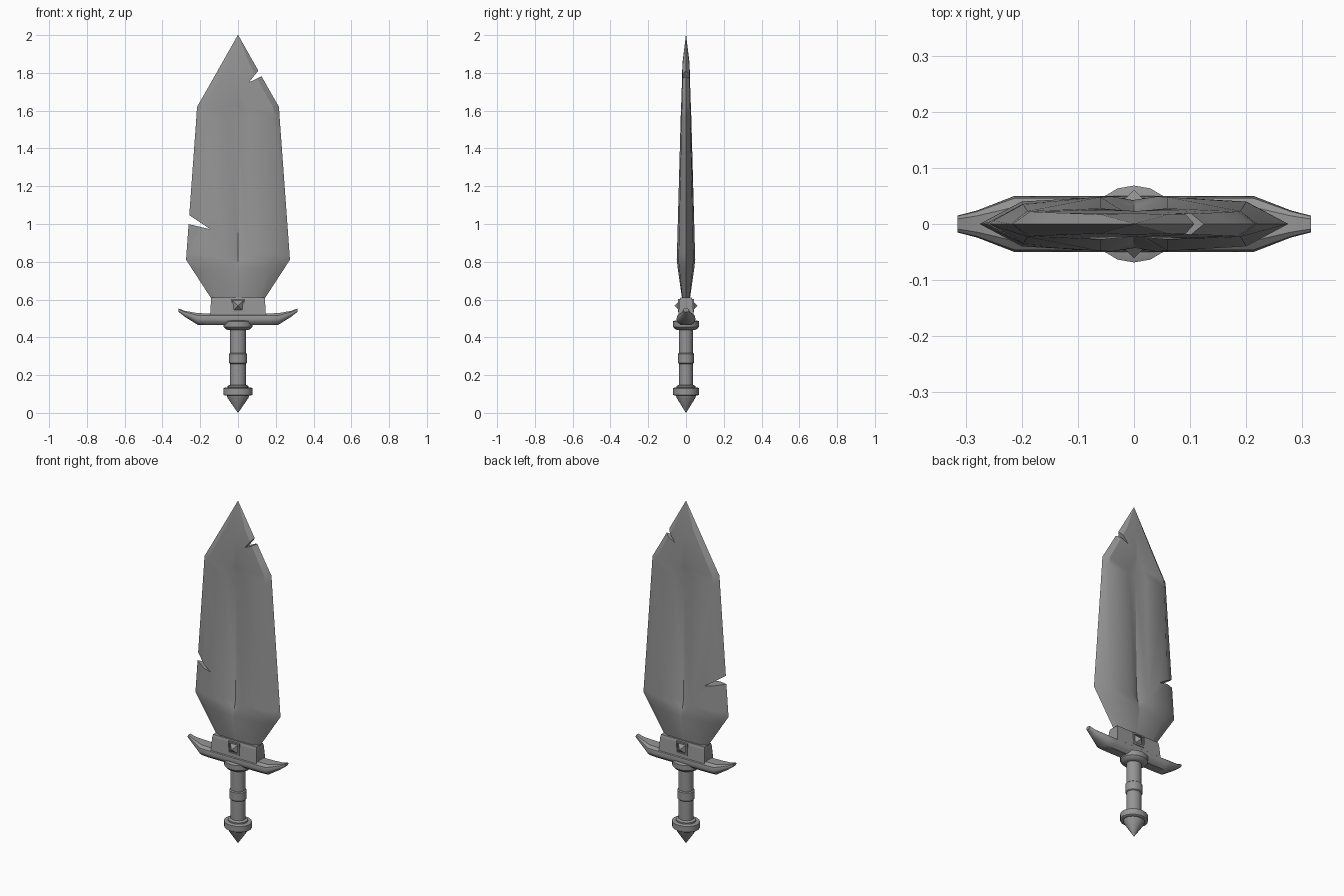
import bpy, bmesh, math

cube = bpy.data.objects.get("Cube")
if cube:
    bpy.data.objects.remove(cube)

steel = bpy.data.materials.new("grey steel")
steel.use_nodes = True
GREY = (0.3, 0.3, 0.3, 1)
steel.diffuse_color = GREY
steel.node_tree.nodes["Principled BSDF"].inputs["Base Color"].default_value = GREY


def make(name, bm, angle=30):
    bmesh.ops.remove_doubles(bm, verts=bm.verts, dist=0.0001)
    bmesh.ops.recalc_face_normals(bm, faces=bm.faces)
    mesh = bpy.data.meshes.new(name)
    bm.to_mesh(mesh)
    bm.free()
    obj = bpy.data.objects.new(name, mesh)
    bpy.context.collection.objects.link(obj)
    mesh.materials.append(steel)
    bpy.ops.object.select_all(action='DESELECT')
    obj.select_set(True)
    bpy.context.view_layer.objects.active = obj
    if angle:
        bpy.ops.object.shade_smooth_by_angle(angle=math.radians(angle))
    return obj


def loft(name, rings, angle=30):
    """Skin a list of closed rings and cap both ends."""
    bm = bmesh.new()
    rows = [[bm.verts.new(p) for p in ring] for ring in rings]
    n = len(rows[0])
    for a, b in zip(rows, rows[1:]):
        for i in range(n):
            j = (i + 1) % n
            bm.faces.new((a[i], a[j], b[j], b[i]))
    bm.faces.new(rows[0])
    bm.faces.new(rows[-1])
    return make(name, bm, angle)


def turned(name, profile, sides=16, squash=0.89):
    """Slightly oval turned part from (radius, height) pairs."""
    turns = [2 * math.pi * i / sides for i in range(sides)]
    return loft(name, [[(r * math.cos(t), r * squash * math.sin(t), z) for t in turns]
                       for r, z in profile])


def prism(name, outline, depth):
    return loft(name, [[(x, y, z) for x, z in outline] for y in (-depth, depth)], 0)


# Blade: height, half width, shoulder x, shoulder y, groove x, rim y, floor y
sections = [
    (0.60, 0.138, 0.10, 0.018, 0.004, 0.020, 0.020),
    (0.76, 0.242, 0.17, 0.035, 0.004, 0.043, 0.043),
    (0.81, 0.275, 0.20, 0.040, 0.040, 0.049, 0.032),
    (0.84, 0.273, 0.20, 0.039, 0.060, 0.048, 0.023),
    (1.57, 0.220, 0.19, 0.023, 0.060, 0.028, 0.011),
    (1.62, 0.217, 0.185, 0.022, 0.040, 0.026, 0.016),
    (1.70, 0.171, 0.14, 0.020, 0.004, 0.023, 0.023),
    (1.85, 0.086, 0.06, 0.017, 0.003, 0.019, 0.019),
    (2.00, 0.001, 0.0007, 0.0005, 0.0003, 0.0006, 0.0006),
]
rings = []
for z, w, s, ys, g, yr, yc in sections:
    front = [(w, 0), (s, -ys), (g, -yr), (0, -yc), (-g, -yr), (-s, -ys)]
    rings.append([(x, y, z) for x, y in front + [(-x, -y) for x, y in front]])
blade = loft("blade", rings, 32)

# Chips knocked out of both edges
for chip in ([(0.058, 1.75), (0.154, 1.87), (0.196, 1.816)],
             [(-0.148, 0.973), (-0.36, 1.115), (-0.36, 1.022)]):
    cutter = prism("chip_cutter", chip, 0.2)
    cutter.hide_render = True
    mod = blade.modifiers.new("chip", 'BOOLEAN')
    mod.operation = 'DIFFERENCE'
    mod.solver = 'EXACT'
    mod.object = cutter
    bpy.context.view_layer.objects.active = blade
    bpy.ops.object.modifier_apply(modifier=mod.name)
    bpy.data.objects.remove(cutter)

# Collar that holds the blade
def slab(x, y, z):
    return [(x, -y, z), (x, y, z), (-x, y, z), (-x, -y, z)]


loft("collar", [slab(0.148, 0.042, 0.51), slab(0.143, 0.034, 0.595), slab(0.14, 0.03, 0.61)], 0)

# Pyramid studs in square frames, front and back
for side, label in ((-1, "front"), (1, "back")):
    bm = bmesh.new()
    base = [bm.verts.new((x, side * 0.034, z))
            for x, z in ((-0.027, 0.541), (0.027, 0.541), (0.027, 0.595), (-0.027, 0.595))]
    tip = bm.verts.new((0, side * 0.061, 0.568))
    bm.faces.new(base)
    for i in range(4):
        bm.faces.new((base[i], base[(i + 1) % 4], tip))
    make(label + "_stud", bm, 0)
    bm = bmesh.new()
    for x, z, sx, sz in ((-0.032, 0.568, 0.008, 0.07), (0.032, 0.568, 0.008, 0.07),
                         (0, 0.599, 0.07, 0.008), (0, 0.537, 0.07, 0.008)):
        for v in bmesh.ops.create_cube(bm, size=1)["verts"]:
            v.co = (v.co.x * sx + x, v.co.y * 0.014 + side * 0.036, v.co.z * sz + z)
    make(label + "_stud_frame", bm, 0)

# Crossguard: x, half depth, bottom, top
stations = [(0.0, 0.050, 0.464, 0.527), (0.17, 0.050, 0.464, 0.527),
            (0.213, 0.050, 0.466, 0.528), (0.28, 0.024, 0.508, 0.540),
            (0.315, 0.015, 0.535, 0.552)]
rings = []
for sign, part in ((-1, stations[:0:-1]), (1, stations)):
    for x, d, lo, hi in part:
        h = hi - lo
        half = [(-0.5 * d, lo), (-0.9 * d, lo + 0.25 * h), (-d, lo + 0.5 * h),
                (-0.92 * d, lo + 0.8 * h), (-0.6 * d, hi)]
        rings.append([(sign * x, y, z) for y, z in half + [(-y, z) for y, z in half[::-1]]])
loft("crossguard", rings, 35)

# Grip and its rings
turned("upper_ring", [(0.05, 0.438), (0.066, 0.444), (0.077, 0.456), (0.077, 0.485), (0.06, 0.49)])
turned("grip", [(0.042, 0.13), (0.042, 0.45)])
turned("grip_band", [(0.042, 0.26), (0.048, 0.265), (0.048, 0.312), (0.042, 0.317)])

# Pommel
turned("pommel_step", [(0.056, 0.125), (0.056, 0.142), (0.045, 0.148)])
turned("pommel_ring", [(0.07, 0.092), (0.077, 0.096), (0.077, 0.13), (0.07, 0.134)])
turned("pommel_spike", [(0.06, 0.095), (0.056, 0.08), (0.0005, 0.0)])
